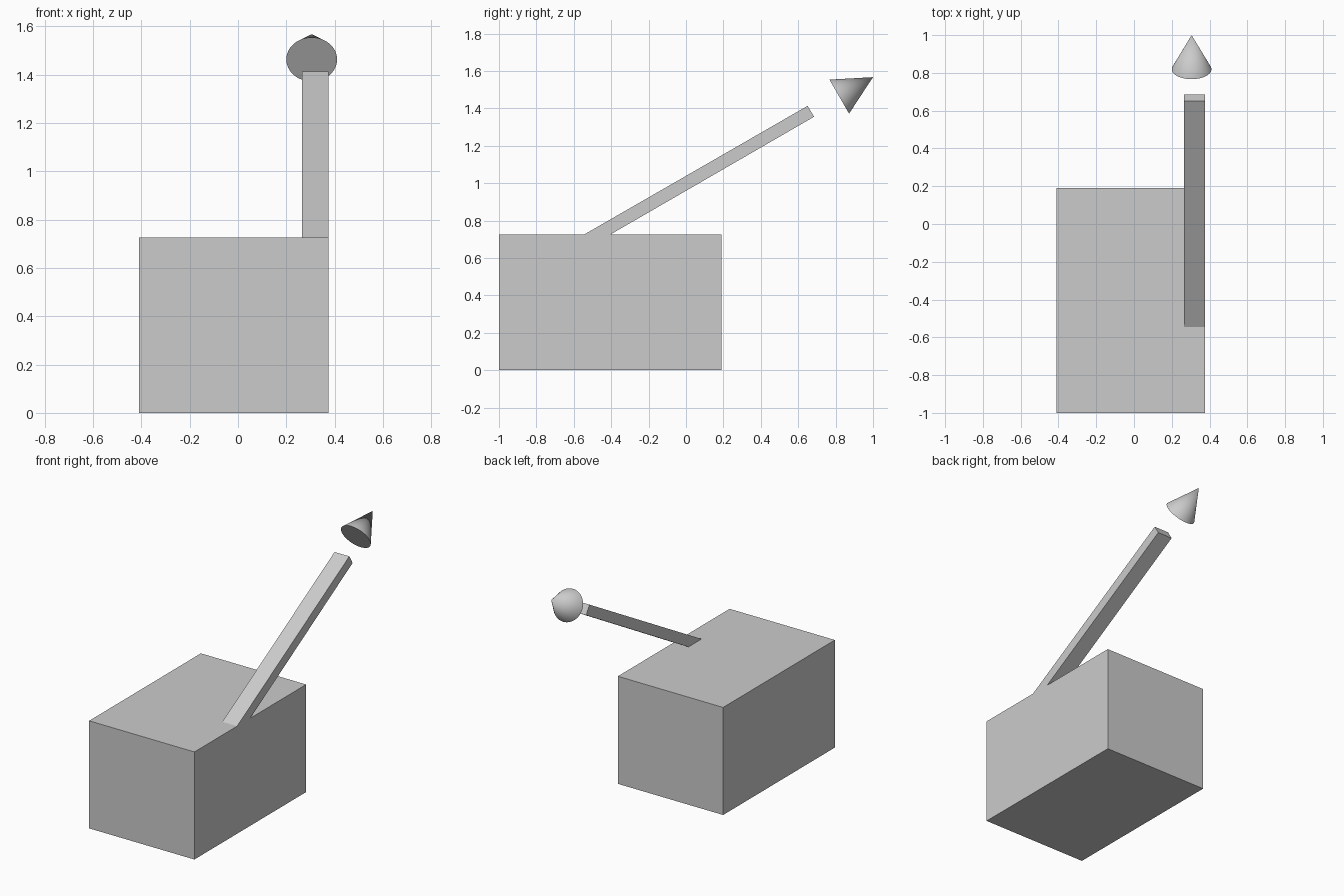
import bpy
from math import radians
from mathutils import Vector

if "Cube" in bpy.data.objects:
    bpy.data.objects.remove(bpy.data.objects["Cube"])


def prism(name, profile, x0, x1):
    """Extrude a (y, z) outline from x0 to x1."""
    n = len(profile)
    verts = [(x, y, z) for x in (x0, x1) for y, z in profile]
    faces = [tuple(reversed(range(n))), tuple(range(n, 2 * n))]
    faces += [(i, (i + 1) % n, n + (i + 1) % n, n + i) for i in range(n)]
    mesh = bpy.data.meshes.new(name)
    mesh.from_pydata(verts, [], faces)
    ob = bpy.data.objects.new(name, mesh)
    bpy.context.collection.objects.link(ob)
    return ob


# Main block
prism("body", [(-1, 0), (0.19, 0), (0.19, 0.725), (-1, 0.725)], -0.41, 0.375)

# Slanted arm, cut level where it meets the block, flush with its right side
prism("arm", [(-0.545, 0.725), (-0.405, 0.725), (0.685, 1.355), (0.65, 1.413)],
      0.265, 0.375)

# Floating cone pointing along the arm
base, tip = Vector((0.305, 0.819, 1.463)), Vector((0.305, 1.0, 1.566))
bpy.ops.mesh.primitive_cone_add(vertices=64, radius1=0.105, radius2=0,
                                depth=(tip - base).length,
                                location=(base + tip) / 2,
                                rotation=(radians(-60), 0, 0))
bpy.context.object.name = "pointer_cone"
bpy.ops.object.shade_smooth_by_angle(angle=radians(30))
